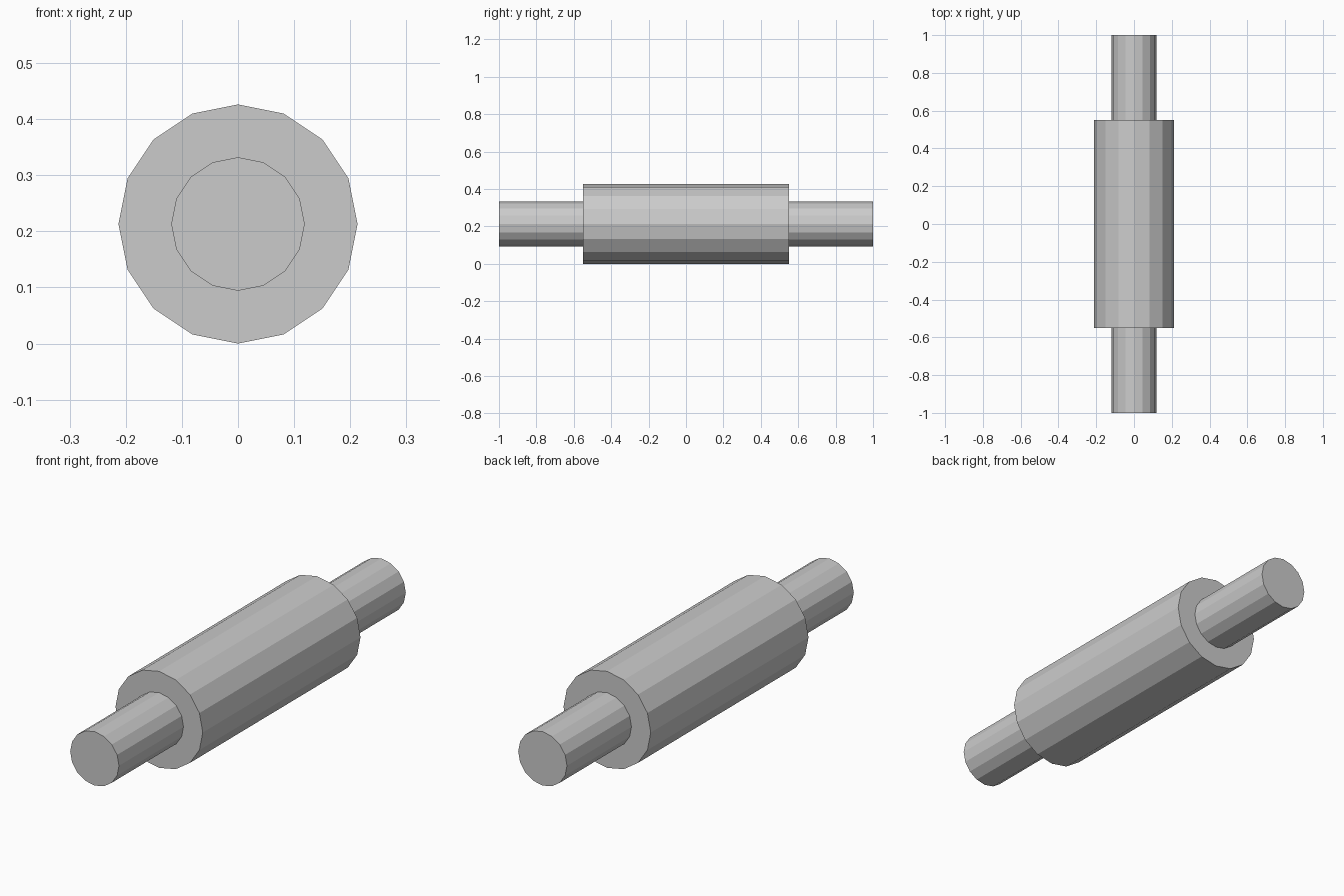
import bpy
from math import pi

if "Cube" in bpy.data.objects:
    bpy.data.objects.remove(bpy.data.objects["Cube"])

SIDES = 16
AXIS_Z = 0.213


def rod(name, radius, y0, y1):
    """Flat-shaded 16-sided cylinder lying along y."""
    bpy.ops.mesh.primitive_cylinder_add(
        vertices=SIDES, radius=radius, depth=y1 - y0,
        location=(0, (y0 + y1) / 2, AXIS_Z), rotation=(pi / 2, 0, 0))
    obj = bpy.context.object
    obj.name = name
    bpy.ops.object.transform_apply(location=False, rotation=True, scale=True)
    return obj


# Thick central roller, resting on the ground
rod("roller", 0.213, -0.55, 0.55)

# Thin handles, slightly seated into each end of the roller
rod("front_handle", 0.119, -1.0, -0.54)
rod("back_handle", 0.119, 0.54, 1.0)
